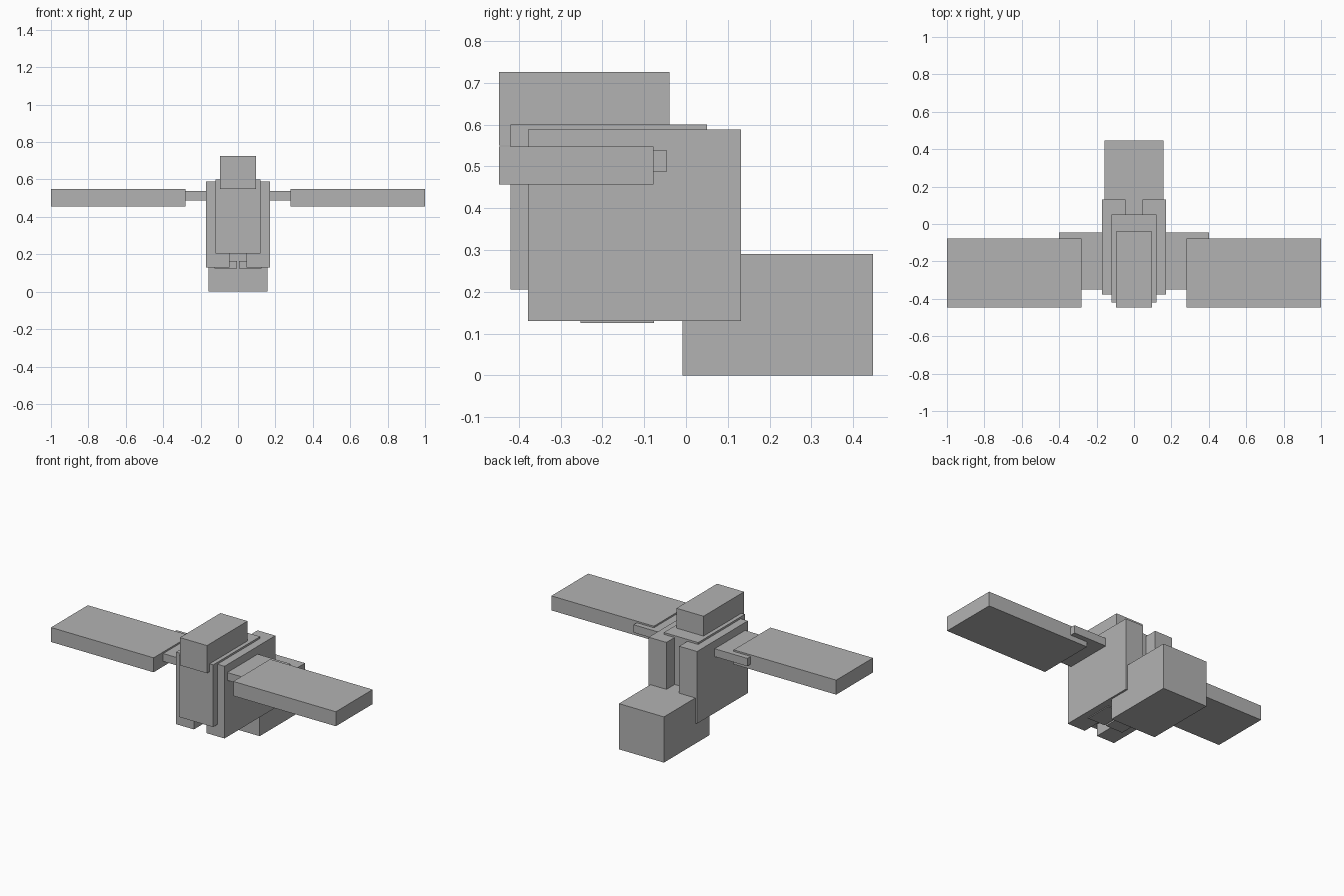
import bpy
import bmesh
from mathutils import Vector

cube = bpy.data.objects.get("Cube")
if cube:
    bpy.data.objects.remove(cube, do_unlink=True)

# Single flat colour
grey = bpy.data.materials.new("plain grey")
grey.use_nodes = True
colour = (0.45, 0.45, 0.45, 1)
grey.diffuse_color = colour
grey.node_tree.nodes["Principled BSDF"].inputs["Base Color"].default_value = colour


def box(name, x, y, z):
    """Box from its (low, high) extent on each axis."""
    low, high = (Vector(c) for c in zip(x, y, z))
    bm = bmesh.new()
    bmesh.ops.create_cube(bm, size=1)
    bmesh.ops.scale(bm, vec=high - low, verts=bm.verts)
    mesh = bpy.data.meshes.new(name)
    bm.to_mesh(mesh)
    bm.free()
    mesh.materials.append(grey)
    obj = bpy.data.objects.new(name, mesh)
    obj.location = (low + high) / 2
    bpy.context.collection.objects.link(obj)
    return obj


def pair(name, x, y, z):
    """The same box on the left (+x) and the right (-x)."""
    box("left_" + name, x, y, z)
    box("right_" + name, (-x[1], -x[0]), y, z)


# Central parts
box("head", (-0.095, 0.095), (-0.447, -0.04), (0.55, 0.726))
box("body", (-0.12, 0.12), (-0.42, 0.05), (0.205, 0.60))
box("tail", (-0.158, 0.158), (-0.008, 0.447), (0, 0.29))

# Mirrored parts
pair("side_panel", (0.045, 0.17), (-0.378, 0.132), (0.13, 0.588))
pair("foot", (0.005, 0.125), (-0.252, -0.077), (0.125, 0.165))
pair("wing_root", (0.12, 0.40), (-0.35, -0.045), (0.488, 0.538))
pair("wing", (0.28, 1.0), (-0.447, -0.078), (0.456, 0.548))
